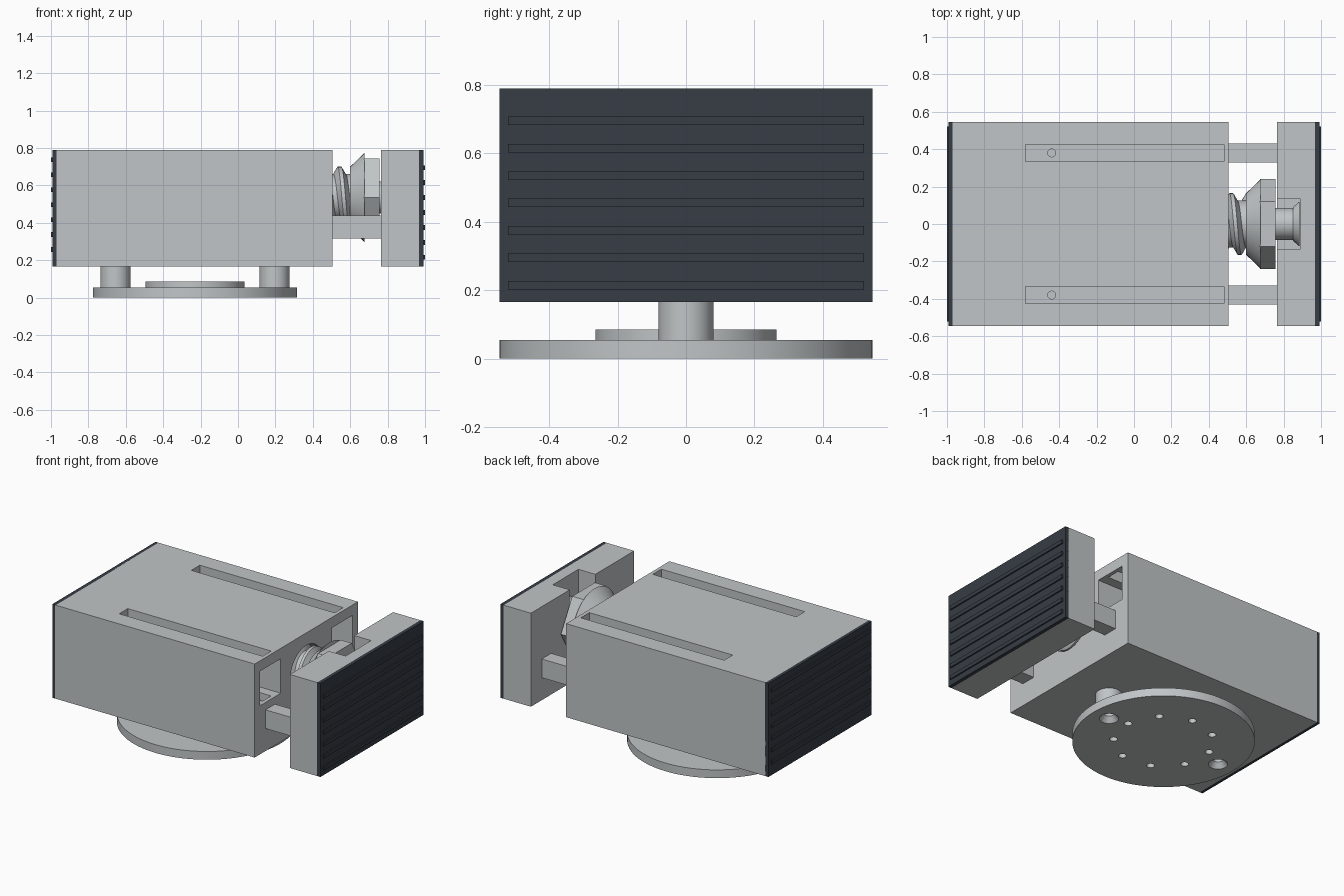
import bpy, bmesh, math
from mathutils import Matrix, Vector

if "Cube" in bpy.data.objects:
    bpy.data.objects.remove(bpy.data.objects["Cube"])


def material(name, rgb):
    m = bpy.data.materials.new(name)
    m.diffuse_color = (*rgb, 1)
    m.use_nodes = True
    m.node_tree.nodes["Principled BSDF"].inputs["Base Color"].default_value = m.diffuse_color
    return m


METAL = material("light grey metal", (0.53, 0.56, 0.57))
RUBBER = material("dark slate rubber", (0.038, 0.047, 0.060))


def finish(name, bm, mat, smooth=False):
    bmesh.ops.recalc_face_normals(bm, faces=bm.faces)
    me = bpy.data.meshes.new(name)
    bm.to_mesh(me)
    bm.free()
    ob = bpy.data.objects.new(name, me)
    bpy.context.collection.objects.link(ob)
    me.materials.append(mat)
    if smooth:
        shade(ob)
    return ob


def shade(ob):
    bpy.ops.object.select_all(action='DESELECT')
    ob.select_set(True)
    bpy.context.view_layer.objects.active = ob
    bpy.ops.object.shade_smooth_by_angle(angle=math.radians(25))


def box(name, x, y, z, mat=METAL):
    bm = bmesh.new()
    bmesh.ops.create_cube(bm, size=1)
    for v in bm.verts:
        v.co = Vector([(a + b) / 2 + c * (b - a) for (a, b), c in zip((x, y, z), v.co)])
    return finish(name, bm, mat)


def cone(name, base, axis, length, r1, r2=None, sides=48, mat=METAL):
    """Cylinder or cone from a base centre along 'x' or 'z'."""
    bm = bmesh.new()
    bmesh.ops.create_cone(bm, cap_ends=True, segments=sides, radius1=r1,
                          radius2=r1 if r2 is None else r2, depth=length)
    bmesh.ops.translate(bm, verts=bm.verts, vec=(0, 0, length / 2))
    if axis == 'x':
        bmesh.ops.rotate(bm, verts=bm.verts, matrix=Matrix.Rotation(math.pi / 2, 3, 'Y'))
    bmesh.ops.translate(bm, verts=bm.verts, vec=base)
    return finish(name, bm, mat, sides > 8)


def cut(target, cutters):
    for c in cutters:
        mod = target.modifiers.new("cut", 'BOOLEAN')
        mod.operation, mod.solver, mod.object = 'DIFFERENCE', 'EXACT', c
        bpy.context.view_layer.objects.active = target
        bpy.ops.object.modifier_apply(modifier=mod.name)
        bpy.data.objects.remove(c)


SIDES = (-1, 1)
SCREW_Z = 0.535


def yspan(s, a, b):
    return tuple(sorted((s * a, s * b)))


# Main body with side pockets, slots and central screw bore
body = box("body", (-0.97, 0.505), (-0.545, 0.545), (0.165, 0.79))
cutters = [cone("bore_cutter", (-0.3, 0, SCREW_Z), 'x', 1.0, 0.172)]
for s in SIDES:
    cutters.append(box("pocket_cutter", (-0.62, 0.6), yspan(s, 0.27, 0.49), (0.49, 0.72)))
    cutters.append(box("slot_cutter", (-0.58, 0.48), yspan(s, 0.335, 0.425), (0.43, 0.9)))
cut(body, cutters)
shade(body)

# Guide rods with a small pin hole
for s in SIDES:
    rod = box("guide_rod", (-0.64, 0.78), yspan(s, 0.33, 0.43), (0.315, 0.44))
    cut(rod, [cone("pin_cutter", (-0.44, s * 0.38, 0.38), 'z', 0.1, 0.021, sides=24)])

# Moving jaw with a notch for the screw head
jaw = box("moving_jaw", (0.765, 0.967), (-0.545, 0.545), (0.165, 0.79))
cut(jaw, [box("notch_cutter", (0.7, 0.89), (-0.135, 0.135), (0.40, 0.9))])

# Ribbed grip pads on both ends, ribs interleaved in height
for s, z0 in ((1, 0.215), (-1, 0.257)):
    name = "jaw" if s > 0 else "body"
    box(name + "_pad", yspan(s, 0.966, 0.991), (-0.545, 0.545), (0.165, 0.79), RUBBER)
    for i in range(7):
        z = z0 + i * 0.08
        box(name + "_pad_rib", yspan(s, 0.985, 1.0), (-0.52, 0.52),
            (z - 0.0125, z + 0.0125), RUBBER)

# Lead screw: core plus helical thread
cone("screw_core", (-0.2, 0, SCREW_Z), 'x', 0.85, 0.125)
bm = bmesh.new()
pitch, steps, turns = 0.09, 36, 5
rings = []
for i in range(steps * turns + 1):
    a = 2 * math.pi * i / steps
    x = 0.16 + pitch * i / steps
    rings.append([bm.verts.new((x + dx, r * math.cos(a), SCREW_Z + r * math.sin(a)))
                  for dx, r in ((-0.036, 0.12), (-0.01, 0.165), (0.01, 0.165), (0.036, 0.12))])
for p, q in zip(rings, rings[1:]):
    for k in range(4):
        n = (k + 1) % 4
        bm.faces.new((p[k], p[n], q[n], q[k]))
bm.faces.new(rings[0])
bm.faces.new(rings[-1])
finish("screw_thread", bm, METAL, True)

# Conical collar, hexagonal drive, neck and retaining head
cone("collar", (0.60, 0, SCREW_Z), 'x', 0.075, 0.165, 0.237)
bm = bmesh.new()
ends = [[bm.verts.new((x, 0.24 * math.cos(k * math.pi / 3),
                       SCREW_Z + 0.24 * math.sin(k * math.pi / 3))) for k in range(6)]
        for x in (0.674, 0.757)]
for e in ends:
    bm.faces.new(e)
for k in range(6):
    n = (k + 1) % 6
    bm.faces.new((ends[0][k], ends[0][n], ends[1][n], ends[1][k]))
finish("hex_drive", bm, METAL)
cone("neck", (0.75, 0, SCREW_Z), 'x', 0.11, 0.085)
cone("retaining_head", (0.85, 0, SCREW_Z), 'x', 0.035, 0.09, 0.12)

# Round base plate with a ring of holes and two countersunk screw holes
CX = -0.23
plate = cone("base_plate", (CX, 0, 0), 'z', 0.055, 0.545, sides=96)
holes = []
for i in range(9):
    a = math.radians(45 + 40 * i)
    holes.append(cone("ring_hole_cutter", (CX + 0.3 * math.cos(a), 0.3 * math.sin(a), -0.05),
                      'z', 0.2, 0.024, sides=24))
for s in SIDES:
    holes.append(cone("countersink_cutter", (CX + s * 0.425, 0, -0.005), 'z', 0.04, 0.062, 0.03, 32))
    holes.append(cone("screw_hole_cutter", (CX + s * 0.425, 0, -0.01), 'z', 0.2, 0.031, sides=32))
cut(plate, holes)
shade(plate)
cone("base_boss", (CX, 0, 0.05), 'z', 0.035, 0.265, sides=64)

# Support posts between base plate and body
for s in SIDES:
    post = cone("support_post", (CX + s * 0.425, 0, 0.053), 'z', 0.115, 0.08)
    cut(post, [cone("post_hole_cutter", (CX + s * 0.425, 0, 0), 'z', 0.15, 0.031, sides=32)])
    shade(post)
